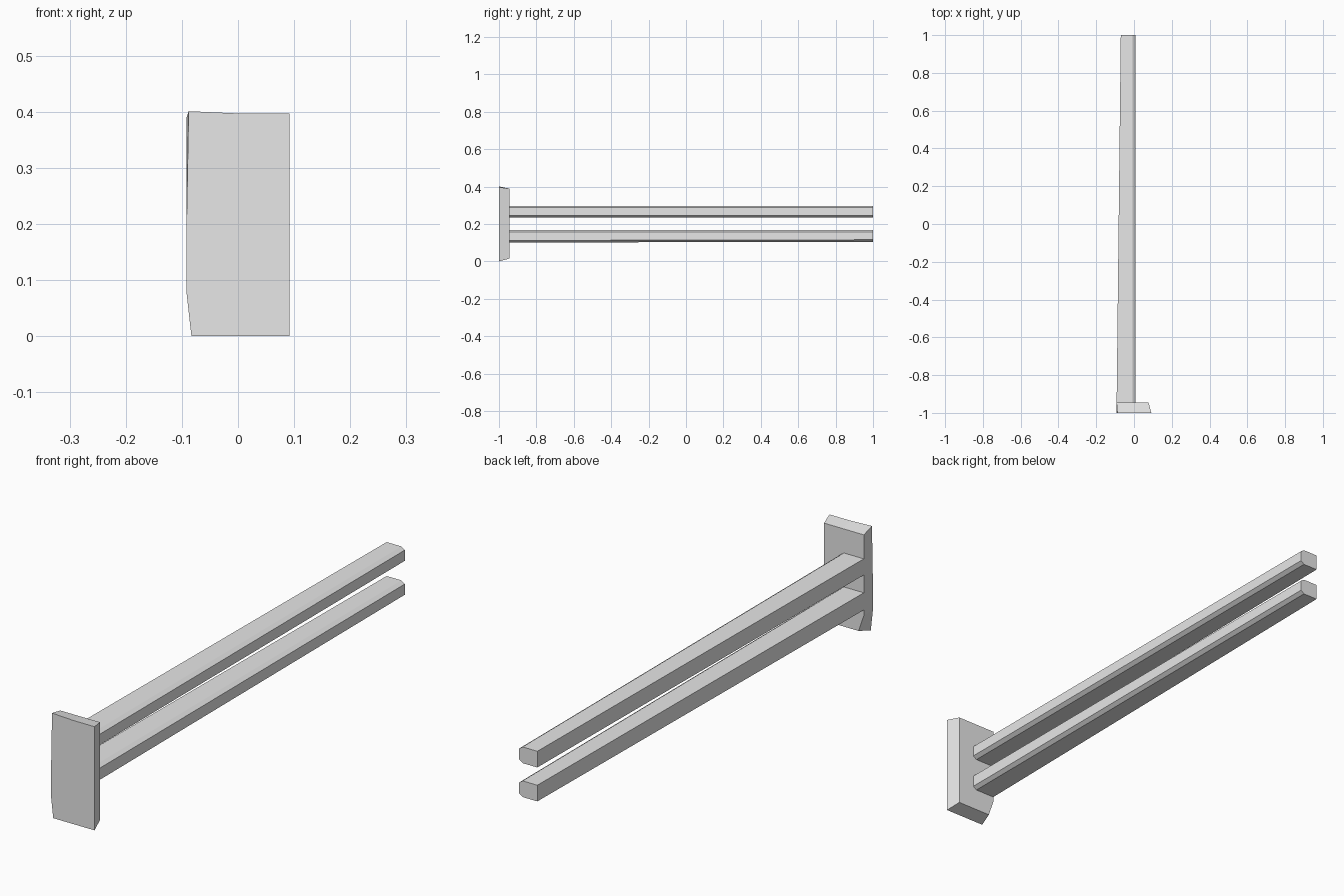
import bpy
import bmesh

cube = bpy.data.objects.get("Cube")
if cube:
    bpy.data.objects.remove(cube)

grey = bpy.data.materials.new("plain grey")
grey.use_nodes = True
grey.diffuse_color = (0.8, 0.8, 0.8, 1)
grey.node_tree.nodes["Principled BSDF"].inputs["Base Color"].default_value = (0.8, 0.8, 0.8, 1)


def loft(name, front, back, y_front, y_back):
    """Flat-faced solid between two (x, z) outlines with equal point counts."""
    bm = bmesh.new()
    a = [bm.verts.new((x, y_front, z)) for x, z in front]
    b = [bm.verts.new((x, y_back, z)) for x, z in back]
    bm.faces.new(a)
    bm.faces.new(b[::-1])
    for i in range(len(a)):
        j = (i + 1) % len(a)
        bm.faces.new((a[j], a[i], b[i], b[j]))
    bmesh.ops.recalc_face_normals(bm, faces=bm.faces)
    mesh = bpy.data.meshes.new(name)
    bm.to_mesh(mesh)
    bm.free()
    mesh.materials.append(grey)
    obj = bpy.data.objects.new(name, mesh)
    bpy.context.collection.objects.link(obj)
    return obj


# End plate: bevelled slab with one clipped lower corner
plate_front = [(-0.083, 0), (0.092, 0), (0.092, 0.397), (0, 0.397),
               (-0.088, 0.401), (-0.092, 0.18), (-0.092, 0.08)]
plate_back = [(-0.07, 0.015), (0.077, 0.015), (0.077, 0.389), (0, 0.389),
              (-0.092, 0.389), (-0.092, 0.18), (-0.092, 0.08)]
loft("end_plate", plate_front, plate_back, -1, -0.945)


# Twin rails: chamfered on one side, tapering towards the far end
def rail_profile(left, bottom, top):
    return [(left, bottom), (-0.008, bottom), (0.007, bottom + 0.011),
            (0.007, top - 0.01), (-0.008, top), (left, top)]


for name, base, drop in (("lower_rail", 0.105, 0.004), ("upper_rail", 0.235, 0)):
    top = base + 0.062
    loft(name, rail_profile(-0.092, base - drop, top),
         rail_profile(-0.07, base, top), -0.95, 1)
